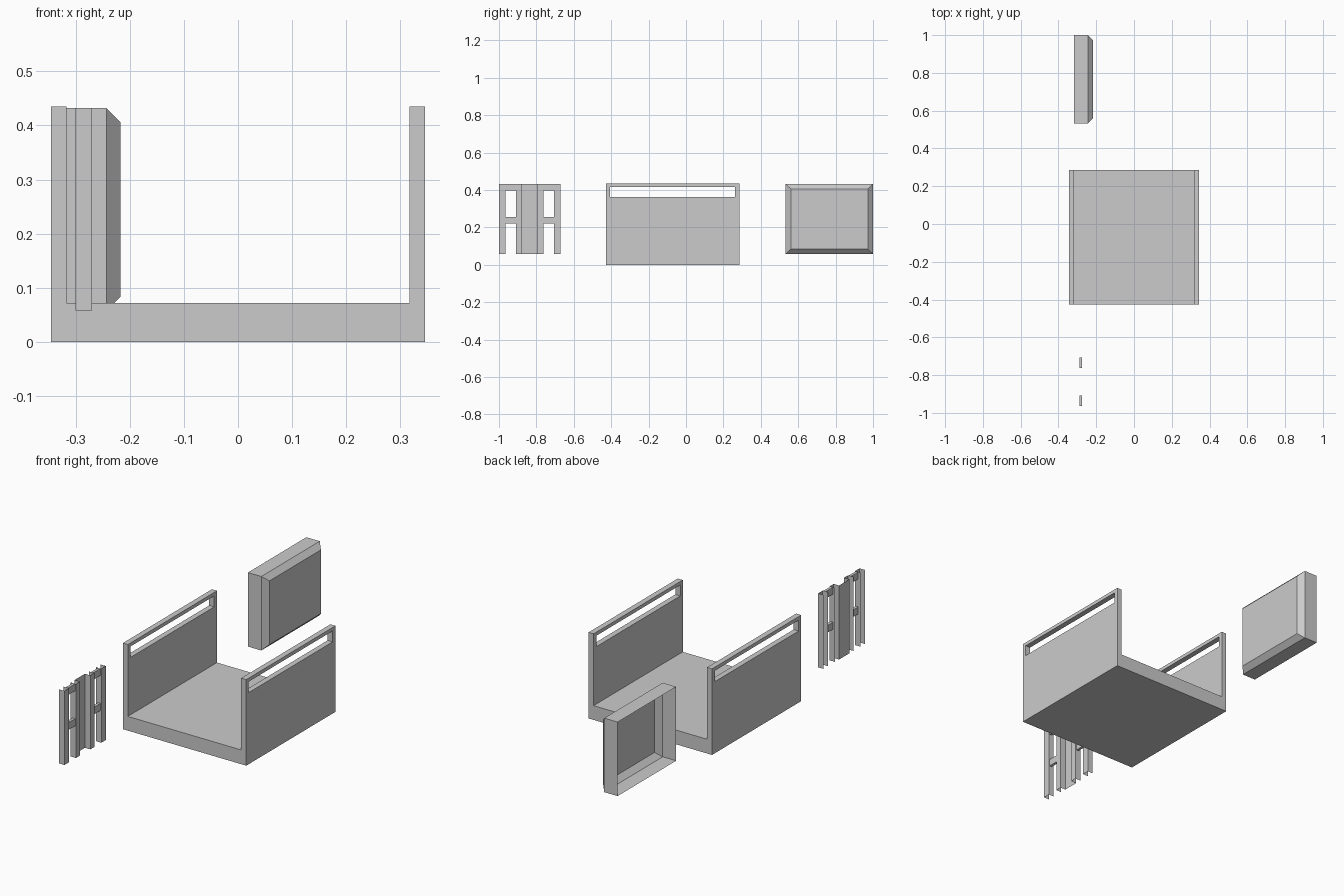
import bpy, bmesh

if "Cube" in bpy.data.objects:
    bpy.data.objects.remove(bpy.data.objects["Cube"])


def finish(bm, name):
    mesh = bpy.data.meshes.new(name)
    bm.to_mesh(mesh)
    bm.free()
    ob = bpy.data.objects.new(name, mesh)
    bpy.context.collection.objects.link(ob)
    return ob


def box(name, lo, hi):
    bm = bmesh.new()
    bmesh.ops.create_cube(bm, size=1)
    for v in bm.verts:
        v.co = [(a + b) / 2 + c * (b - a) for a, b, c in zip(lo, hi, v.co)]
    return finish(bm, name)


def sheet(name, path, z0, z1):
    """Folded thin sheet: an open xy path drawn straight up."""
    bm = bmesh.new()
    low = [bm.verts.new((x, y, z0)) for x, y in path]
    top = [bm.verts.new((x, y, z1)) for x, y in path]
    for i in range(len(path) - 1):
        bm.faces.new((low[i], low[i + 1], top[i + 1], top[i]))
    return finish(bm, name)


# Tray: U profile drawn along y
Y0, Y1 = -0.427, 0.285
W, T, FLOOR, TOP = 0.345, 0.028, 0.072, 0.435
profile = [(-W, 0), (W, 0), (W, TOP), (W - T, TOP), (W - T, FLOOR),
           (-W + T, FLOOR), (-W + T, TOP), (-W, TOP)]
bm = bmesh.new()
face = bm.faces.new([bm.verts.new((x, Y0, z)) for x, z in profile])
ext = bmesh.ops.extrude_face_region(bm, geom=[face], use_keep_orig=True)
bmesh.ops.translate(bm, vec=(0, Y1 - Y0, 0),
                    verts=[g for g in ext["geom"] if isinstance(g, bmesh.types.BMVert)])
bmesh.ops.recalc_face_normals(bm, faces=bm.faces)
tray = finish(bm, "tray")

# Handle slots through both side walls
cutter = box("slot_cutter", (-0.5, Y0 + 0.02, 0.362), (0.5, Y1 - 0.022, 0.417))
cutter.hide_render = True
mod = tray.modifiers.new("slots", "BOOLEAN")
mod.operation, mod.solver, mod.object = "DIFFERENCE", "EXACT", cutter
bpy.context.view_layer.objects.active = tray
bpy.ops.object.modifier_apply(modifier=mod.name)
bpy.data.objects.remove(cutter)

# Cover: thin shell with bevelled front, open towards -x
Z0, Z1 = 0.058, 0.432
bm = bmesh.new()
rings = []
for x, d in [(-0.318, 0), (-0.243, 0), (-0.217, 0.028)]:
    a, b, c, e = 0.533 + d, 1.0 - d, Z0 + d * 0.93, Z1 - d * 0.93
    rings.append([bm.verts.new((x, y, z)) for y, z in [(a, c), (b, c), (b, e), (a, e)]])
for r, s in zip(rings, rings[1:]):
    for i in range(4):
        bm.faces.new((r[i - 1], r[i], s[i], s[i - 1]))
bm.faces.new(rings[-1])
bmesh.ops.recalc_face_normals(bm, faces=bm.faces)
finish(bm, "cover_panel")

# Rack frame: folded sheet posts joined by short cross bars
XB, XF = -0.3, -0.27
MID = -0.835
for side, s in (("near", -1), ("far", 1)):
    outer, inner = MID + s * 0.165, MID + s * 0.129
    ends = sorted((outer, inner))
    sheet(side + "_post", [(XB, ends[0]), (XF, ends[0]), (XF, ends[1]), (XB, ends[1])], Z0, Z1)
    y0, y1 = sorted((inner, MID + s * 0.073))
    box(side + "_top_bar", (-0.288, y0, 0.397), (-0.274, y1, Z1))
    box(side + "_middle_bar", (-0.288, y0, 0.22), (-0.274, y1, 0.256))

# Centre channel of the frame
sheet("centre_channel", [(XB, MID - 0.073), (XF, MID - 0.073), (XF, MID - 0.041),
                         (XB, MID - 0.041), (XB, MID + 0.041), (XF, MID + 0.041),
                         (XF, MID + 0.073), (XB, MID + 0.073)], Z0, Z1)
